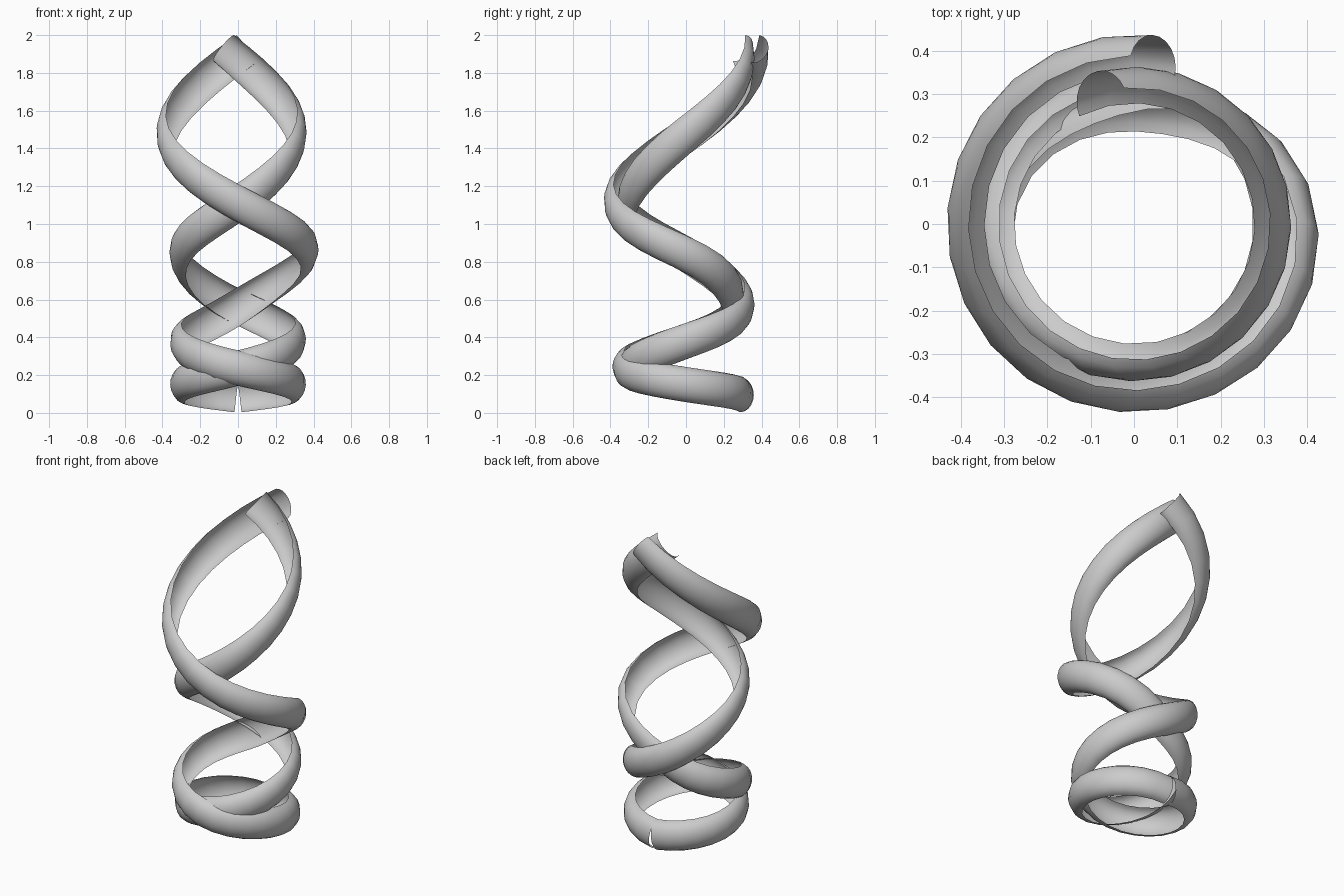
import bpy, bmesh, math
from mathutils import Vector

cube = bpy.data.objects.get("Cube")
if cube:
    bpy.data.objects.remove(cube, do_unlink=True)

mat = bpy.data.materials.new("light_grey")
mat.use_nodes = True
grey = (0.6, 0.6, 0.6, 1.0)
mat.diffuse_color = grey
mat.node_tree.nodes["Principled BSDF"].inputs["Base Color"].default_value = grey

HALF_WIDTH, DEPTH = 0.092, 0.071
STEPS_PER_QUARTER, ARC_STEPS = 6, 10

# One value per quarter turn, from the top at the back down to the base
LOWER_HEIGHTS = [1.11, 0.84, 0.562, 0.38, 0.237, 0.15, 0.094]
OUTER_HEIGHTS = [1.895, 1.47] + LOWER_HEIGHTS
INNER_HEIGHTS = [1.868, 1.475] + LOWER_HEIGHTS
OUTER_RADII = [0.366, 0.36, 0.363, 0.352, 0.228, 0.287, 0.318, 0.288, 0.284]
INNER_RADII = [0.291] * 5 + [0.288] * 4
# Lean of the band's upper edge away from the axis
TILTS = [0.2] * 5 + [0.15, 0.1, 0.05, 0.0]


def smooth_value(values, q):
    """Smooth curve through the quarter-turn values."""
    v = [2 * values[0] - values[1]] + values + [2 * values[-1] - values[-2]]
    i = min(max(math.floor(q), 0), len(values) - 2)
    t = q - i
    a, b, c, d = v[i:i + 4]
    return b + 0.5 * t * (c - a + t * (2 * a - 5 * b + 4 * c - d
                                       + t * (3 * (b - c) + d - a)))


def make_strand(name, radii, heights, side, start, end):
    """Half-tube band, open towards the axis, winding down in one direction."""
    def centre(q):
        a = q * math.pi / 2
        r = smooth_value(radii, q)
        return Vector((side * r * math.sin(a), r * math.cos(a),
                       smooth_value(heights, q)))

    bm = bmesh.new()
    count = round((end - start) * STEPS_PER_QUARTER)
    rows = []
    for i in range(count + 1):
        q = start + (end - start) * i / count
        p = centre(q)
        tangent = (centre(q + 0.02) - centre(q - 0.02)).normalized()
        radial = Vector((p.x, p.y, 0))
        radial = (radial - tangent * radial.dot(tangent)).normalized()
        up = tangent.cross(radial) * side
        tilt = smooth_value(TILTS, q)
        across = up * math.cos(tilt) + radial * math.sin(tilt)
        out = radial * math.cos(tilt) - up * math.sin(tilt)
        row = []
        for j in range(ARC_STEPS + 1):
            a = math.pi * j / ARC_STEPS
            row.append(bm.verts.new(p + across * HALF_WIDTH * math.cos(a)
                                    + out * DEPTH * math.sin(a)))
        rows.append(row)
    for r0, r1 in zip(rows, rows[1:]):
        for j in range(ARC_STEPS):
            bm.faces.new([r0[j], r0[j + 1], r1[j + 1], r1[j]])
    # Make the convex side the front of the sheet
    bm.normal_update()
    facing = sum(f.normal.dot(Vector((*f.calc_center_median().xy, 0)))
                 for f in bm.faces)
    if facing < 0:
        bmesh.ops.reverse_faces(bm, faces=bm.faces[:])
    mesh = bpy.data.meshes.new(name)
    bm.to_mesh(mesh)
    bm.free()
    for poly in mesh.polygons:
        poly.use_smooth = True
    mesh.materials.append(mat)
    obj = bpy.data.objects.new(name, mesh)
    bpy.context.collection.objects.link(obj)


# Two strands winding in opposite directions and weaving past each other
make_strand("outer_strand", OUTER_RADII, OUTER_HEIGHTS, -1, -0.075, 7.985)
make_strand("inner_strand", INNER_RADII, INNER_HEIGHTS, 1, -0.165, 7.985)
